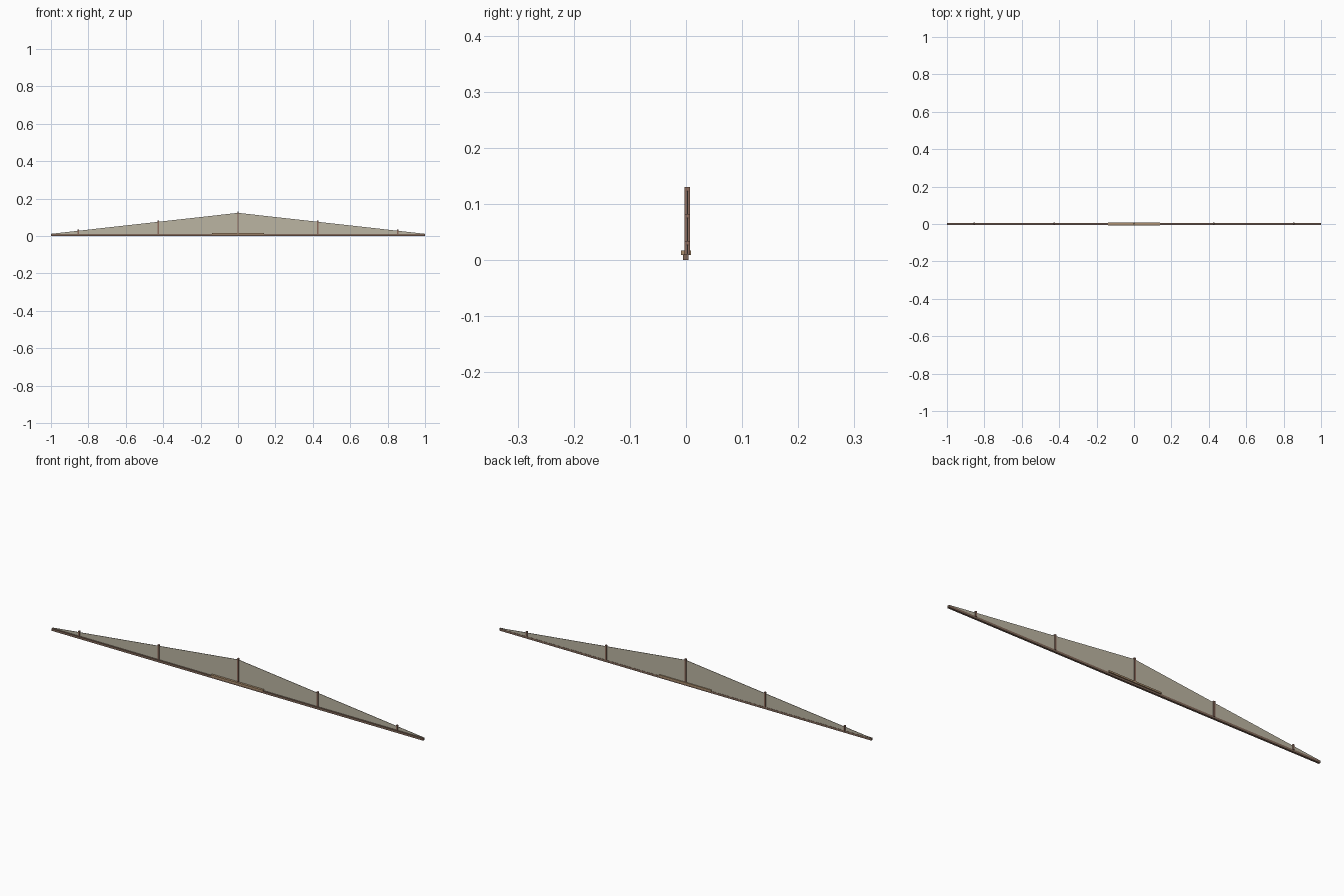
import bpy, bmesh

if "Cube" in bpy.data.objects:
    bpy.data.objects.remove(bpy.data.objects["Cube"])


def material(name, color):
    m = bpy.data.materials.new(name)
    m.diffuse_color = (*color, 1)
    m.use_nodes = True
    m.node_tree.nodes["Principled BSDF"].inputs["Base Color"].default_value = m.diffuse_color
    return m


def make(name, bm, mat):
    me = bpy.data.meshes.new(name)
    bmesh.ops.recalc_face_normals(bm, faces=bm.faces)
    bm.to_mesh(me)
    bm.free()
    ob = bpy.data.objects.new(name, me)
    bpy.context.collection.objects.link(ob)
    me.materials.append(mat)
    return ob


def prism(name, profile, y0, y1, mat):
    """Extrude an xz outline from y0 to y1."""
    bm = bmesh.new()
    face = bm.faces.new([bm.verts.new((x, y0, z)) for x, z in profile])
    ext = bmesh.ops.extrude_face_region(bm, geom=[face])
    verts = [v for v in ext["geom"] if isinstance(v, bmesh.types.BMVert)]
    bmesh.ops.translate(bm, verts=verts, vec=(0, y1 - y0, 0))
    return make(name, bm, mat)


def box(name, x0, x1, y0, y1, z0, z1, mat):
    return prism(name, [(x0, z0), (x1, z0), (x1, z1), (x0, z1)], y0, y1, mat)


dark = material("dark_wood", (0.22, 0.14, 0.10))
brown = material("brown_wood", (0.27, 0.15, 0.11))
tan = material("tan_wood", (0.42, 0.28, 0.16))
cloth = material("panel_cloth", (0.50, 0.46, 0.36))

# Long bottom rail
box("bottom_rail", -1, 1, -0.0055, 0.0045, 0, 0.0105, dark)

# Short central splice block over the rail
box("centre_block", -0.14, 0.14, -0.009, 0.009, 0.009, 0.017, tan)

# Thin tapered panel, peaked at the middle
END, PEAK = 0.012, 0.124
prism("gable_panel", [(-1, 0.009), (1, 0.009), (1, END), (0, PEAK), (-1, END)],
      0.0015, 0.0035, cloth)

# Upright battens, slightly taller than the panel
for i, x in enumerate((-0.855, -0.4275, 0, 0.4275, 0.855)):
    top = PEAK - (PEAK - END) * abs(x) + 0.006
    box(f"batten_{i + 1}", x - 0.004, x + 0.004, -0.0025, 0.0075, 0.009, top, brown)
